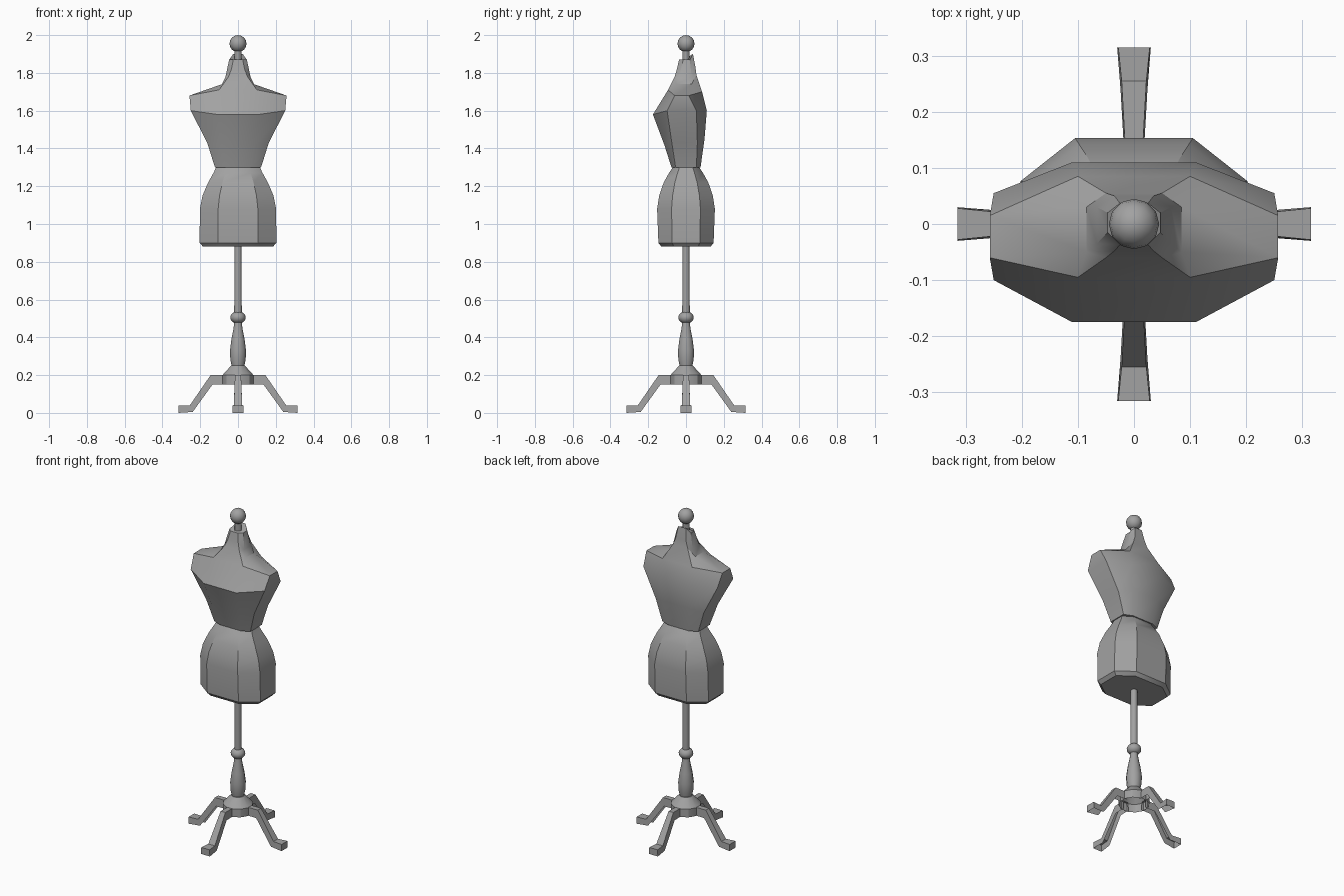
import bpy
import bmesh
import math
from mathutils import Matrix, Vector

default_cube = bpy.data.objects.get("Cube")
if default_cube:
    bpy.data.objects.remove(default_cube, do_unlink=True)

# One plain grey for the whole dress form
grey = bpy.data.materials.new("plain_grey")
grey.use_nodes = True
grey_colour = (0.36, 0.36, 0.36, 1)
grey.diffuse_color = grey_colour
grey.node_tree.nodes["Principled BSDF"].inputs["Base Color"].default_value = grey_colour


def finish(bm, name, angle=30):
    """Turn a bmesh into a named, shaded object."""
    bmesh.ops.recalc_face_normals(bm, faces=bm.faces)
    mesh = bpy.data.meshes.new(name)
    bm.to_mesh(mesh)
    bm.free()
    mesh.materials.append(grey)
    obj = bpy.data.objects.new(name, mesh)
    bpy.context.collection.objects.link(obj)
    bpy.ops.object.select_all(action="DESELECT")
    obj.select_set(True)
    bpy.context.view_layer.objects.active = obj
    bpy.ops.object.shade_smooth_by_angle(angle=math.radians(angle))
    return obj


def loft(name, rings, cap_start=True, cap_end=True, angle=30):
    """Bridge closed rings of points that all have the same count."""
    bm = bmesh.new()
    loops = [[bm.verts.new(point) for point in ring] for ring in rings]
    count = len(loops[0])
    for lower, upper in zip(loops, loops[1:]):
        for i in range(count):
            j = (i + 1) % count
            bm.faces.new((lower[i], lower[j], upper[j], upper[i]))
    if cap_start:
        bm.faces.new(list(reversed(loops[0])))
    if cap_end:
        bm.faces.new(loops[-1])
    return finish(bm, name, angle)


def turned(name, profile, sides=12, cap_start=True, cap_end=True):
    """Lathe a list of (radius, height) pairs around the z axis."""
    rings = []
    for radius, height in profile:
        ring = []
        for i in range(sides):
            turn = math.tau * (i + 0.5) / sides
            ring.append((radius * math.cos(turn), radius * math.sin(turn), height))
        rings.append(ring)
    return loft(name, rings, cap_start, cap_end)


def ball(name, height, radius, squash=1.0):
    bm = bmesh.new()
    shape = Matrix.Translation((0, 0, height)) @ Matrix.Diagonal((1, 1, squash, 1))
    bmesh.ops.create_uvsphere(bm, u_segments=12, v_segments=8, radius=radius, matrix=shape)
    return finish(bm, name, 50)


def body_ring(side, front, back):
    """Eight-sided section from side, front and back measurements."""
    side_z, width, side_front, side_back = side
    front_z, flat, front_y = front
    back_z, back_y = back
    return [
        (-flat, front_y, front_z), (flat, front_y, front_z),
        (width, side_front, side_z), (width, side_back, side_z),
        (flat, back_y, back_z), (-flat, back_y, back_z),
        (-width, side_back, side_z), (-width, side_front, side_z),
    ]


# Pelvis: height, half width, half depth
pelvis_sizes = [
    (0.88, 0.185, 0.13), (0.9, 0.203, 0.146), (1.08, 0.202, 0.153),
    (1.15, 0.188, 0.142), (1.22, 0.158, 0.118), (1.27, 0.13, 0.09),
    (1.3, 0.116, 0.07),
]
loft("pelvis", [
    body_ring((z, w, -d / 2, d / 2), (z, w * 0.52, -d), (z, d))
    for z, w, d in pelvis_sizes
])

# Bodice: waist, ribs, bust, shoulder, neck base, neck, slanted neck top
bodice_sizes = [
    ((1.3, 0.122, -0.055, 0.055), (1.3, 0.07, -0.077), (1.3, 0.077)),
    ((1.43, 0.163, -0.075, 0.06), (1.42, 0.09, -0.115), (1.45, 0.098)),
    ((1.6, 0.25, -0.10, 0.055), (1.58, 0.11, -0.175), (1.6, 0.11)),
    ((1.68, 0.257, -0.06, 0.015), (1.71, 0.1, -0.095), (1.7, 0.085)),
    ((1.74, 0.085, -0.05, 0.03), (1.78, 0.05, -0.06), (1.79, 0.055)),
    ((1.78, 0.066, -0.035, 0.03), (1.82, 0.035, -0.048), (1.83, 0.05)),
    ((1.87, 0.047, -0.015, 0.02), (1.87, 0.025, -0.037), (1.9, 0.037)),
]
loft("bodice", [body_ring(*sizes) for sizes in bodice_sizes])

# Finial on the neck
turned("finial_pin", [(0.02, 1.86), (0.02, 1.93)])
ball("finial_ball", 1.955, 0.045)

# Turned stand
turned("pole", [(0.021, 0.48), (0.019, 0.88)])
ball("pole_knob", 0.505, 0.041, 0.8)
turned("baluster", [
    (0.032, 0.24), (0.042, 0.28), (0.044, 0.33),
    (0.036, 0.39), (0.024, 0.45), (0.02, 0.49),
])

# Hub: sloped cap with a drop rim, open underneath
turned("hub", [(0.085, 0.15), (0.085, 0.2), (0.038, 0.25)], cap_start=False)

# Leg stations: top point, bottom point, half width
leg_stations = [
    ((0.07, 0.2), (0.07, 0.15), 0.016),
    ((0.145, 0.2), (0.135, 0.15), 0.016),
    ((0.255, 0.04), (0.24, 0.005), 0.022),
    ((0.315, 0.04), (0.315, 0.0), 0.028),
]
flare = 0.002


def leg(name, turn):
    """Channel leg with a flared foot, open underneath."""
    bm = bmesh.new()
    spin = Matrix.Rotation(turn, 3, "Z")
    sections = []
    for top, bottom, half in leg_stations:
        points = [
            (bottom[0], -half - flare, bottom[1]), (top[0], -half, top[1]),
            (top[0], half, top[1]), (bottom[0], half + flare, bottom[1]),
        ]
        sections.append([bm.verts.new(spin @ Vector(p)) for p in points])
    for inner, outer in zip(sections, sections[1:]):
        for i in range(len(inner) - 1):
            bm.faces.new((inner[i], inner[i + 1], outer[i + 1], outer[i]))
    bm.faces.new(sections[-1])
    finish(bm, name)


for index, name in enumerate(("left_leg", "back_leg", "right_leg", "front_leg")):
    leg(name, index * math.pi / 2)
